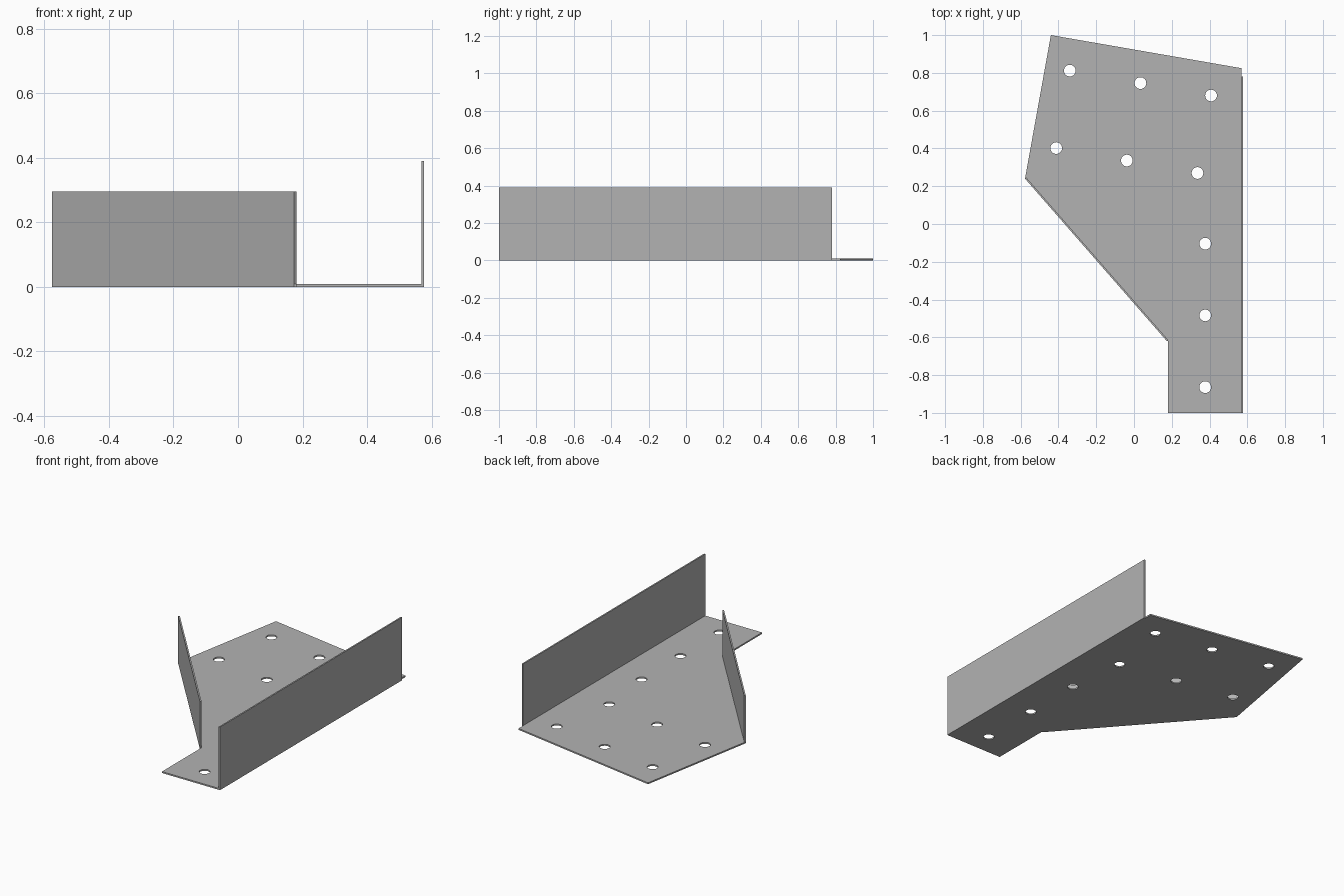
import bpy, bmesh
from mathutils import Vector

cube = bpy.data.objects.get("Cube")
if cube:
    bpy.data.objects.remove(cube, do_unlink=True)

T = 0.009  # sheet thickness

steel = bpy.data.materials.new("grey steel")
steel.use_nodes = True
GREY = (0.45, 0.45, 0.45, 1)
steel.diffuse_color = GREY
steel.node_tree.nodes["Principled BSDF"].inputs["Base Color"].default_value = GREY


def add_object(name, bm):
    bmesh.ops.recalc_face_normals(bm, faces=bm.faces)
    mesh = bpy.data.meshes.new(name)
    bm.to_mesh(mesh)
    bm.free()
    mesh.materials.append(steel)
    obj = bpy.data.objects.new(name, mesh)
    bpy.context.collection.objects.link(obj)
    return obj


def prism(name, outline, height):
    """Extrude a flat outline upward from the ground."""
    bm = bmesh.new()
    face = bm.faces.new([bm.verts.new((x, y, 0)) for x, y in outline])
    top = bmesh.ops.extrude_face_region(bm, geom=[face])["geom"]
    bmesh.ops.translate(bm, vec=(0, 0, height),
                        verts=[v for v in top if isinstance(v, bmesh.types.BMVert)])
    return add_object(name, bm)


# Base plate: narrow strap widening to a slanted head
RIGHT, WALL_END = 0.577, 0.78
plate = prism("base_plate", [
    (0.18, -1), (RIGHT, -1), (RIGHT, WALL_END), (RIGHT - T, WALL_END),
    (RIGHT - T, 0.825), (-0.44, 1), (-0.577, 0.24), (0.174, -0.62), (0.18, -0.62)], T)

# Nail holes: two slanted rows of three and a straight row of three
holes = [(-0.34 + 0.374 * i, 0.812 - 0.066 * i) for i in range(3)]
holes += [(-0.412 + 0.374 * i, 0.402 - 0.066 * i) for i in range(3)]
holes += [(0.377, -0.104 - 0.38 * i) for i in range(3)]
bm = bmesh.new()
for x, y in holes:
    ring = bmesh.ops.create_cone(bm, cap_ends=True, segments=32,
                                 radius1=0.031, radius2=0.031, depth=0.1)
    bmesh.ops.translate(bm, verts=ring["verts"], vec=(x, y, 0))
cutter = add_object("hole_cutter", bm)
cutter.hide_render = True
cut = plate.modifiers.new("nail holes", "BOOLEAN")
cut.operation, cut.solver, cut.object = "DIFFERENCE", "EXACT", cutter
bpy.context.view_layer.objects.active = plate
bpy.ops.object.modifier_apply(modifier=cut.name)
bpy.data.objects.remove(cutter, do_unlink=True)

# Tall flange along the straight edge
prism("side_flange", [(RIGHT - T, -1), (RIGHT, -1),
                      (RIGHT, WALL_END), (RIGHT - T, WALL_END)], 0.39)

# Shorter flange along the diagonal edge
a, b = Vector((-0.577, 0.24)), Vector((0.174, -0.62))
along = (b - a).normalized()
inward = Vector((-along.y, along.x)) * T
prism("diagonal_flange", [a, b, b + inward, a + inward], 0.295)
